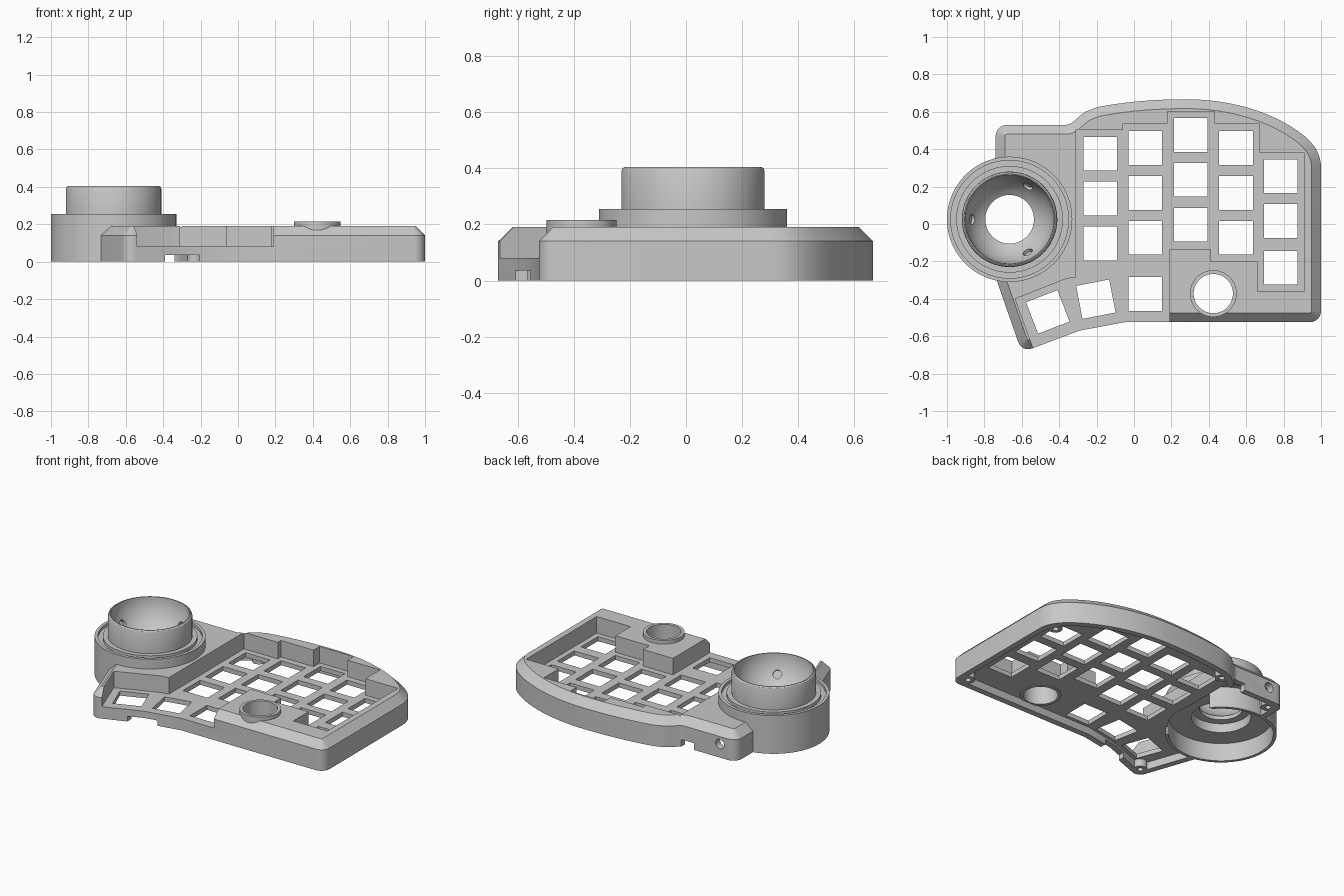
import bpy, bmesh, math
from mathutils import Vector, Matrix
from mathutils.geometry import interpolate_bezier

cube = bpy.data.objects.get("Cube")
if cube:
    bpy.data.objects.remove(cube, do_unlink=True)

grey = bpy.data.materials.new("matte_grey")
grey.use_nodes = True
grey.diffuse_color = (0.58, 0.58, 0.58, 1)
grey.node_tree.nodes["Principled BSDF"].inputs["Base Color"].default_value = grey.diffuse_color


def finish(name, bm):
    bmesh.ops.recalc_face_normals(bm, faces=bm.faces[:])
    mesh = bpy.data.meshes.new(name)
    bm.to_mesh(mesh)
    bm.free()
    mesh.materials.append(grey)
    ob = bpy.data.objects.new(name, mesh)
    bpy.context.collection.objects.link(ob)
    return ob


def prism(name, pts, z0, z1, inset=0, chamfer=0):
    """Extrude an outline, optionally shrunk first or chamfered at the top."""
    bm = bmesh.new()
    face = bm.faces.new([bm.verts.new((p[0], p[1], z0)) for p in pts])
    bm.normal_update()
    if inset:
        ring = bmesh.ops.inset_region(bm, faces=[face], thickness=inset,
                                      use_even_offset=True, use_boundary=True)
        bmesh.ops.delete(bm, geom=ring["faces"], context="FACES")
    out = bmesh.ops.extrude_face_region(bm, geom=[face])["geom"]
    top = [g for g in out if isinstance(g, bmesh.types.BMFace)]
    bmesh.ops.translate(bm, verts=top[0].verts[:], vec=(0, 0, z1 - chamfer - z0))
    if chamfer:
        bmesh.ops.recalc_face_normals(bm, faces=bm.faces[:])
        bmesh.ops.inset_region(bm, faces=top, thickness=chamfer, use_even_offset=True)
        bmesh.ops.translate(bm, verts=top[0].verts[:], vec=(0, 0, chamfer))
    return finish(name, bm)


def revolve(name, profile, x, y, steps=96):
    """Spin a closed (radius, height) profile around a vertical axis."""
    bm = bmesh.new()
    vs = [bm.verts.new((r, 0, z)) for r, z in profile]
    es = [bm.edges.new((v, vs[i - 1])) for i, v in enumerate(vs)]
    bmesh.ops.spin(bm, geom=vs + es, cent=(0, 0, 0), axis=(0, 0, 1),
                   angle=2 * math.pi, steps=steps, use_duplicate=False)
    bmesh.ops.remove_doubles(bm, verts=bm.verts[:], dist=1e-5)
    bmesh.ops.translate(bm, verts=bm.verts[:], vec=(x, y, 0))
    return finish(name, bm)


def tube(name, x, y, inner, outer, z0, z1, steps=48):
    return revolve(name, [(inner, z0), (outer, z0), (outer, z1), (inner, z1)], x, y, steps)


def circle(r, x=0, y=0, n=64):
    return [(x + r * math.cos(2 * math.pi * i / n), y + r * math.sin(2 * math.pi * i / n)) for i in range(n)]


def rect(x0, x1, y0, y1):
    return [(x0, y0), (x1, y0), (x1, y1), (x0, y1)]


def cut(target, cutter):
    mod = target.modifiers.new("cut", "BOOLEAN")
    mod.operation, mod.solver, mod.object = "DIFFERENCE", "EXACT", cutter
    bpy.context.view_layer.objects.active = target
    bpy.ops.object.modifier_apply(modifier=mod.name)
    bpy.data.objects.remove(cutter, do_unlink=True)


def drill(target, start, direction, r, length):
    cutter = prism("drill", circle(r, n=24), 0, length)
    turn = Vector(direction).to_track_quat("Z", "Y").to_matrix().to_4x4()
    cutter.data.transform(Matrix.Translation(start) @ turn)
    cut(target, cutter)


def corner(before, at, after, r, n=6):
    """Round a corner between two straight edges."""
    a, p, b = Vector(before), Vector(at), Vector(after)
    u, v = (a - p).normalized(), (b - p).normalized()
    half = u.angle(v) / 2
    mid = p + (u + v).normalized() * r / math.sin(half)
    start = (p + u * r / math.tan(half) - mid).normalized()
    end = (p + v * r / math.tan(half) - mid).normalized()
    return [mid + start.slerp(end, i / n) * r for i in range(n + 1)]


def bezier(a, b, c, d, n):
    return [p.xy for p in interpolate_bezier(*[Vector((*q, 0)) for q in (a, b, c, d)], n)]


# Case outline, counter-clockwise from the thumb corner
thumb, bend, front = (-0.60, -0.686), (-0.29, -0.57), (-0.05, -0.525)
front_right, shoulder, back_left, left_end = (1.0, -0.525), (1.0, 0.3), (-0.74, 0.53), (-0.74, -0.285)
dip, rise, crest = (-0.345, 0.53), (-0.265, 0.598), (-0.2, 0.624)
outline = corner(left_end, thumb, bend, 0.055) + [Vector(bend), Vector(front)]
outline += corner(front, front_right, shoulder, 0.06)
outline += bezier(shoulder, (1.0, 0.37), (0.97, 0.42), (0.91, 0.472), 8)[:-1]
outline += bezier((0.91, 0.472), (0.74, 0.607), (0.5, 0.667), (0.28, 0.667), 16)[:-1]
outline += bezier((0.28, 0.667), (0.1, 0.667), (-0.06, 0.652), crest, 10)
outline += corner(crest, rise, dip, 0.08, 3) + corner(rise, dip, back_left, 0.06, 4)
outline += corner(dip, back_left, left_end, 0.06) + [Vector(left_end)]
case = prism("case", outline, 0, 0.19, chamfer=0.05)

# Recessed key well, open at the front
well = [(-0.31, 0.505), (-0.31, -0.285), (-0.36, -0.292), (-0.635, -0.40), (-0.54, -0.66), (-0.5, -0.8),
        (0.19, -0.8), (0.19, -0.135), (0.41, -0.135), (0.41, -0.2), (0.66, -0.2), (0.66, -0.36),
        (0.91, -0.36), (0.91, 0.383), (0.67, 0.383), (0.67, 0.538), (0.43, 0.538), (0.43, 0.602),
        (0.18, 0.602), (0.18, 0.538), (-0.06, 0.538), (-0.06, 0.505)]
cut(case, prism("well_cutter", well, 0.08, 0.4))

# Hollow underside and the taller bay beside the socket
cut(case, prism("hollow_cutter", outline, -0.1, 0.05, inset=0.04))
cut(case, prism("bay_cutter", rect(-0.69, -0.35, 0.1, 0.48), -0.1, 0.14))

# Key openings
columns = {-0.18: (0.38, 0.14, -0.1), 0.06: (0.41, 0.17, -0.07, -0.37), 0.303: (0.48, 0.24, 0.0),
           0.545: (0.41, 0.17, -0.07), 0.785: (0.26, 0.02, -0.23)}
keys = [(x, y - 0.004, 0) for x, ys in columns.items() for y in ys]
keys += [(-0.204, -0.402, 11), (-0.461, -0.47, 21)]
for x, y, tilt in keys:
    key = prism("key_cutter", rect(-0.09, 0.09, -0.09, 0.09), -0.1, 0.3)
    key.data.transform(Matrix.Translation((x, y, 0)) @ Matrix.Rotation(math.radians(tilt), 4, "Z"))
    cut(case, key)

# Socket clearance, dial hole, wall notches and cable hole
sx, sy, dx, dy = -0.665, 0.025, 0.424, -0.372
cut(case, prism("socket_cutter", circle(0.325, sx, sy, 96), -0.1, 0.4))
cut(case, prism("dial_cutter", circle(0.11, dx, dy), -0.1, 0.4))
cut(case, prism("front_notch", rect(-0.39, -0.205, -0.7, -0.5), -0.1, 0.035))
cut(case, prism("back_notch", rect(-0.43, -0.34, 0.45, 0.6), -0.1, 0.045))
drill(case, (-0.62, 0.4, 0.09), (0, 1, 0), 0.032, 0.25)

# Ball socket: skirt, grooved flange, hemispherical cup and recessed mouth
ball, ball_z, mouth = 0.238, 0.405, 0.13
low = math.acos(mouth / ball)
bowl = [(ball * math.cos(low * i / 16), ball_z - ball * math.sin(low * i / 16)) for i in range(17)]
socket = revolve("ball_socket", [
    (0.315, 0), (0.335, 0), (0.335, 0.255), (0.315, 0.255), (0.315, 0.235), (0.285, 0.235),
    (0.285, 0.255), (0.255, 0.255), (0.255, 0.39), (0.251, 0.4), (0.244, 0.405)]
    + bowl + [(mouth, 0.18), (0.18, 0.18), (0.18, 0.12), (0.315, 0.12)], sx, sy)
cut(socket, prism("passage_cutter", rect(-0.43, -0.2, -0.18, 0.23), -0.1, 0.11))

# Three bearing seats in the bowl
for angle in (61, 180, 299):
    a = math.radians(angle)
    out = Vector((0.85 * math.cos(a), 0.85 * math.sin(a), -0.53))
    drill(socket, Vector((sx, sy, ball_z)) + out * 0.18, out, 0.027, 0.075)

# Dial collar and screw bosses
collar = tube("dial_collar", dx, dy, 0.105, 0.125, 0.045, 0.215, 64)
parts = [case, socket, collar]
bosses = [(0.93, -0.45), (0.92, 0.36), (-0.23, 0.55), (-0.67, 0.46), (-0.56, -0.61)]
for x, y in bosses:
    parts.append(tube("screw_boss", x, y, 0.018, 0.042, 0, 0.055, 24))

bpy.ops.object.select_all(action="DESELECT")
for ob in parts:
    ob.select_set(True)
bpy.context.view_layer.objects.active = case
bpy.ops.object.shade_smooth_by_angle(angle=math.radians(30))
